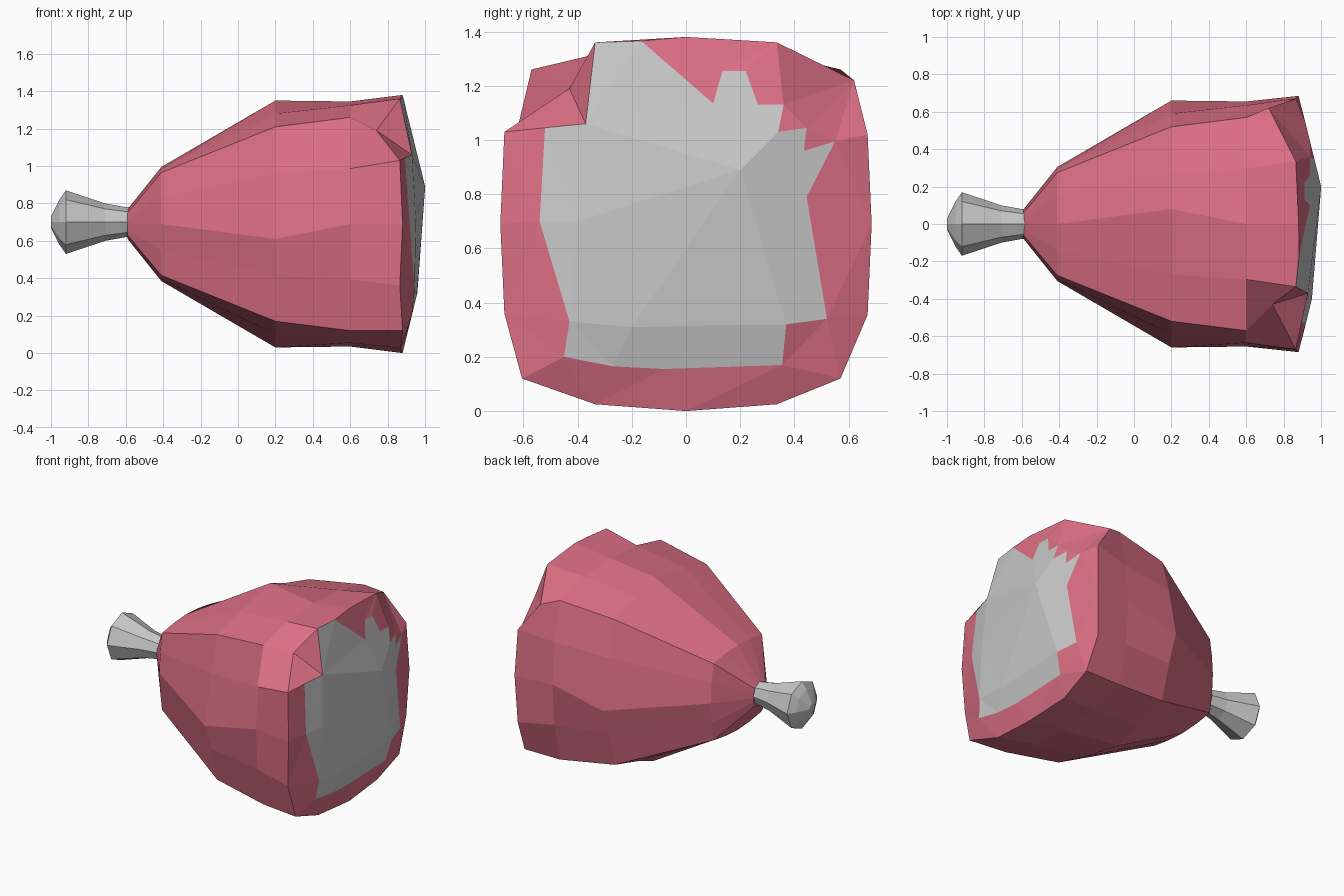
import bpy, bmesh, math
from mathutils import Vector
from mathutils.geometry import delaunay_2d_cdt

cube = bpy.data.objects.get("Cube")
if cube:
    bpy.data.objects.remove(cube, do_unlink=True)

MID = 0.69  # height of the long axis


def material(name, rgb):
    m = bpy.data.materials.new(name)
    m.use_nodes = True
    m.diffuse_color = (*rgb, 1)
    m.node_tree.nodes["Principled BSDF"].inputs["Base Color"].default_value = (*rgb, 1)
    return m


pink = material("meat pink", (0.72, 0.16, 0.23))
grey = material("bone grey", (0.58, 0.58, 0.58))


def finish(bm, name, mats):
    bmesh.ops.remove_doubles(bm, verts=bm.verts, dist=0.0005)
    bmesh.ops.recalc_face_normals(bm, faces=bm.faces)
    mesh = bpy.data.meshes.new(name)
    bm.to_mesh(mesh)
    bm.free()
    for m in mats:
        mesh.materials.append(m)
    ob = bpy.data.objects.new(name, mesh)
    bpy.context.collection.objects.link(ob)


def bridge(bm, rings):
    for a, b in zip(rings, rings[1:]):
        n = len(a)
        for i in range(n):
            j = (i + 1) % n
            bm.faces.new((a[i], a[j], b[j], b[i]))


def square_ring(x, m, q, c, s):
    """Bulging square: m middle, q quarter and c corner distance, s middle shift."""
    h = c * 0.52
    pts = [(s, m), (h, q), (c, c), (q, h), (m, -s), (q, -h), (c, -c), (h, -q),
           (s, -m), (-h, -q), (-c, -c), (-q, -h), (-m, -s), (-q, h), (-c, c), (-h, q)]
    return [(x, y, MID + z) for y, z in pts]


def inside(p, poly):
    hit = False
    for (ay, az), (by, bz) in zip(poly, poly[1:] + poly[:1]):
        if (az > p[1]) != (bz > p[1]) and p[0] < ay + (p[1] - az) * (by - ay) / (bz - az):
            hit = not hit
    return hit


def cap_x(y, z):
    x = 0.88 + 0.17 * (1 - max(abs(y), abs(z - MID)) / 0.69)
    return x - 0.03 if y < -0.3 and z > 1 else x


# Meat: rings from the narrow neck to the broad rim
rim = [(0.88, 0, 1.38), (0.865, 0.335, 1.36), (0.72, 0.62, 1.22), (0.865, 0.67, 1.02),
       (0.88, 0.685, 0.69), (0.865, 0.67, 0.355), (0.88, 0.57, 0.12), (0.87, 0.335, 0.025),
       (0.88, 0, 0), (0.87, -0.335, 0.025), (0.88, -0.605, 0.12), (0.865, -0.67, 0.36),
       (0.88, -0.685, 0.69), (0.865, -0.67, 1.03), (0.74, -0.43, 1.19), (0.865, -0.335, 1.36)]
bm = bmesh.new()
rings = [square_ring(-0.59, 0.08, 0.075, 0.06, 0),
         square_ring(-0.41, 0.305, 0.295, 0.275, 0),
         square_ring(0.2, 0.66, 0.59, 0.52, 0.08),
         square_ring(0.6, 0.655, 0.635, 0.57, 0), rim]
rings = [[bm.verts.new(p) for p in r] for r in rings]
bridge(bm, rings)
bm.faces.new(rings[0])

# Bite at the upper front corner of the rim
bite = bm.verts.new((0.93, -0.37, 1.06))
bm.faces.new((rings[-1][13], rings[-1][14], bite))
bm.faces.new((rings[-1][14], rings[-1][15], bite))

# Cut end: domed face with a ragged pale patch
edge = list(rim)
edge[14] = tuple(bite.co)
patch = [(-0.165, 1.365), (0.1, 1.135), (0.135, 1.255), (0.22, 1.255), (0.265, 1.13),
         (0.36, 1.13), (0.34, 1.03), (0.445, 1.045), (0.435, 0.96), (0.55, 0.995),
         (0.445, 0.79), (0.52, 0.34), (0.37, 0.32), (0.355, 0.17), (-0.08, 0.155),
         (-0.27, 0.165), (-0.45, 0.2), (-0.43, 0.33), (-0.54, 0.7), (-0.52, 1.045)]
peaks = [(0.2, 0.89), (-0.2, 0.31), (-0.4, 0.7)]
points = edge + [(cap_x(y, z), y, z) for y, z in patch + peaks]
n, k = len(edge), len(patch)
loop = list(range(n, n + k)) + [14, 15]
outline = [tuple(points[i][1:]) for i in loop]
out = delaunay_2d_cdt([Vector(p[1:]) for p in points],
                      list(zip(loop, loop[1:] + loop[:1])), [list(range(n))], 1, 1e-5)
verts = []
for co, orig in zip(out[0], out[3]):
    x = points[orig[0]][0] if orig else cap_x(co.x, co.y)
    verts.append(bm.verts.new((x, co.x, co.y)))
for f in out[2]:
    face = bm.faces.new([verts[i] for i in f])
    c = face.calc_center_median()
    face.material_index = int(inside((c.y, c.z), outline))
finish(bm, "meat", [pink, grey])

# Bone: eight-sided handle with a flared knob
bm = bmesh.new()
rings = []
for x, r in [(-0.55, 0.08), (-0.6, 0.08), (-0.71, 0.1), (-0.92, 0.17), (-0.955, 0.12), (-1.0, 0.03)]:
    rings.append([bm.verts.new((x, r * math.cos(a), MID + 0.01 + r * math.sin(a)))
                  for a in (math.tau * i / 8 for i in range(8))])
bridge(bm, rings)
bm.faces.new(rings[0])
bm.faces.new(rings[-1])
finish(bm, "bone", [grey])
